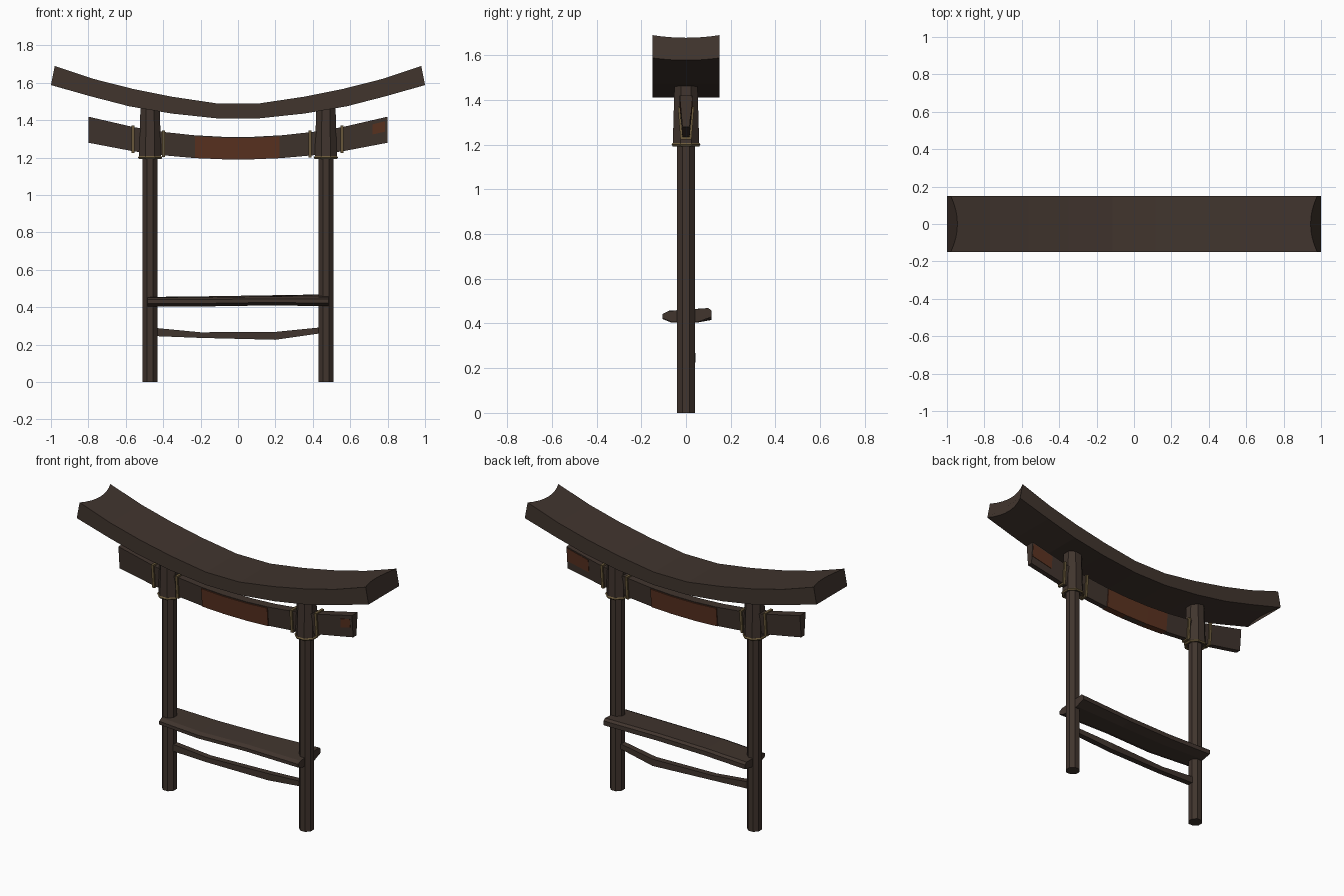
import bpy, bmesh, math

if "Cube" in bpy.data.objects:
    bpy.data.objects.remove(bpy.data.objects["Cube"])

def material(name, rgb):
    m = bpy.data.materials.new(name)
    m.diffuse_color = (*rgb, 1)
    m.use_nodes = True
    m.node_tree.nodes["Principled BSDF"].inputs["Base Color"].default_value = m.diffuse_color
    return m

WOOD = material("dark wood", (0.052, 0.035, 0.027))
RED = material("rust red", (0.105, 0.033, 0.015))
ROPE = material("straw rope", (0.15, 0.105, 0.045))

def finish(bm, name, mat):
    bmesh.ops.recalc_face_normals(bm, faces=bm.faces)
    me = bpy.data.meshes.new(name)
    bm.to_mesh(me)
    bm.free()
    me.materials.append(mat)
    ob = bpy.data.objects.new(name, me)
    bpy.context.collection.objects.link(ob)
    return ob

def loft(name, sections, mat, closed=False):
    """Skin equal-length point loops; cap the ends unless closed."""
    bm = bmesh.new()
    rings = [[bm.verts.new(p) for p in s] for s in sections]
    n = len(rings[0])
    pairs = list(zip(rings, rings[1:]))
    if closed:
        pairs.append((rings[-1], rings[0]))
    else:
        bm.faces.new(rings[0])
        bm.faces.new(rings[-1])
    for a, b in pairs:
        for i in range(n):
            j = (i + 1) % n
            bm.faces.new((a[i], a[j], b[j], b[i]))
    return finish(bm, name, mat)

def prism(name, x, z0, z1, r0, r1, mat):
    def ring(r, z):
        return [(x + r * math.cos(a), r * math.sin(a), z)
                for a in (math.pi / 8 + k * math.pi / 4 for k in range(8))]
    return loft(name, [ring(r0, z0), ring(r1, z1)], mat)

# Curved top beam with scooped ends
half = [(0.115, 1.49, 0.115, 1.41), (0.35, 1.525, 0.358, 1.436),
        (0.565, 1.568, 0.58, 1.474), (0.77, 1.62, 0.785, 1.527),
        (0.98, 1.69, 1.0, 1.588)]
stations = [(-a, b, -c, d) for a, b, c, d in reversed(half)] + half
NY = 8
top_sections = []
for xt, zt, xb, zb in stations:
    top, bot = [], []
    for k in range(NY + 1):
        y = -0.15 + 0.3 * k / NY
        scoop = 0.036 * (1 - (y / 0.15) ** 2) if abs(xb) > 0.9 else 0
        s = math.copysign(scoop, xb)
        top.append((xt - s, y, zt - scoop * 0.33))
        bot.append((xb - s, y, zb - scoop * 0.29))
    top_sections.append(top + bot[::-1])
loft("top_beam", top_sections, WOOD)

# Lower tie beam: curved, tapering towards its underside
def tie_z(x, f):
    return (1 - f) * (1.19 + 0.14 * x * x) + f * (1.31 + 0.17 * x * x)

def tie_y(f):
    return 0.016 + 0.012 * f

def tie_section(x, f0=0.0, f1=1.0, grow=0.0):
    a, b = tie_y(f0) + grow, tie_y(f1) + grow
    return [(x, -a, tie_z(x, f0)), (x, a, tie_z(x, f0)),
            (x, b, tie_z(x, f1)), (x, -b, tie_z(x, f1))]

loft("tie_beam", [tie_section(x) for x in
     (-0.8, -0.56, -0.4, -0.235, -0.08, 0.08, 0.235, 0.4, 0.56, 0.8)], WOOD)
loft("red_panel", [tie_section(x, 0.0, 0.95, 0.006)
                   for x in (-0.23, -0.08, 0.08, 0.222)], RED)

# Rust patches on the right end of the tie beam
def patch(name, xs, f0, f1, side):
    secs = []
    for x in xs:
        a, b, e = tie_y(f0), tie_y(f1), 0.002
        secs.append([(x, side * (a - e), tie_z(x, f0)), (x, side * (a + e), tie_z(x, f0)),
                     (x, side * (b + e), tie_z(x, f1)), (x, side * (b - e), tie_z(x, f1))])
    loft(name, secs, RED)

patch("front_patch", (0.72, 0.785), 0.45, 0.85, -1)
patch("back_patch", (0.65, 0.795), 0.35, 0.95, 1)

# Rope bindings around the tie beam
for i, x in enumerate((-0.562, -0.398, 0.386, 0.555)):
    rings = []
    for sy, f in ((-1, 0), (1, 0), (1, 1), (-1, 1)):
        z, y = tie_z(x, f), tie_y(f)
        dz = 1 if f else -1
        rings.append([(x + sx * 0.008, sy * (y + o), z + dz * o)
                      for sx, o in ((-1, -0.003), (1, -0.003), (1, 0.009), (-1, 0.009))])
    loft(f"beam_rope_{i}", rings, ROPE, closed=True)

# Posts, their upper sleeves and rope collars
for side, sx in (("left", -1), ("right", 1)):
    x = 0.47 * sx
    prism(side + "_post", x, 0, 1.25, 0.043, 0.043, WOOD)
    prism(side + "_sleeve", x, 1.2, 1.462, 0.064, 0.056, WOOD)
    bpy.ops.mesh.primitive_torus_add(location=(x, 0, 1.2), rotation=(0, 0, math.pi / 8),
                                     major_segments=8, minor_segments=5,
                                     major_radius=0.062, minor_radius=0.008)
    collar = bpy.context.object
    collar.name = side + "_rope_collar"
    collar.data.materials.append(ROPE)

# Warped shelf plank with chamfered edges: x, front y, back y, height shift
plank = []
for x, y0, y1, dz, tilt in ((-0.485, -0.08, 0.115, -0.002, 0.0), (-0.2, -0.105, 0.1, -0.003, 0.004),
                            (0.12, -0.1, 0.1, 0.002, 0.004), (0.485, -0.105, 0.115, 0.0, 0.012)):
    plank.append([(x, y0, 0.423 + dz), (x, y0, 0.443 + dz), (x, y0 + 0.025, 0.455 + dz),
                  (x, y1 - 0.015, 0.457 + dz + tilt), (x, y1, 0.445 + dz + tilt),
                  (x, y1, 0.418 + dz + tilt), (x, y1 - 0.06, 0.407 + dz),
                  (x, y0 + 0.04, 0.407 + dz)])
loft("shelf_plank", plank, WOOD)

# Crooked lower rail: x, y centre, bottom, top
loft("lower_rail", [[(x, y - 0.018, b), (x, y + 0.018, b), (x, y + 0.018, t), (x, y - 0.018, t)]
     for x, y, b, t in ((-0.45, 0, 0.246, 0.29), (-0.2, 0.005, 0.236, 0.266),
                        (0.2, 0.024, 0.226, 0.268), (0.45, 0, 0.262, 0.293))], WOOD)
